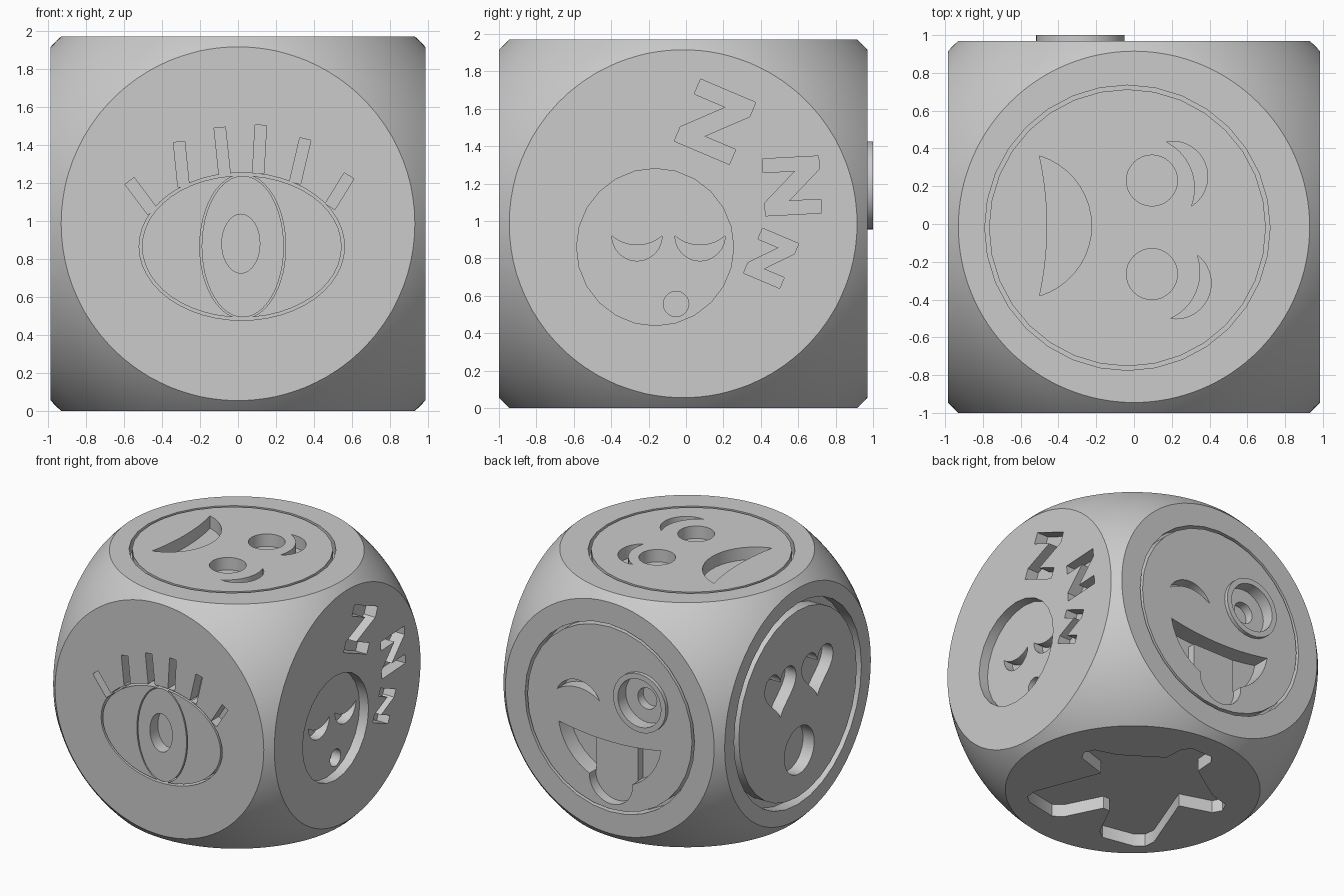
import bpy, bmesh, math
from mathutils import Vector as V

if "Cube" in bpy.data.objects:
    bpy.data.objects.remove(bpy.data.objects["Cube"])

HALF, MID = 0.985, V((0, -0.015, 0.985))
X, Y, Z = V((1, 0, 0)), V((0, 1, 0)), V((0, 0, 1))
# Each side of the die: origin, across, up, outward
FRONT = (V((0, MID.y - HALF, 0)), X, Z, -Y)
RIGHT = (V((HALF, 0, 0)), Y, Z, X)
TOP = (V((0, 0, 2 * HALF)), X, Y, Z)
BACK = (MID + Y * HALF, -X, Z, Y)
LEFT = (MID - X * HALF, -Y, Z, -X)
BOTTOM = (V((0, 0, 0)), X, Y, -Z)
DEEP, OUT = 0.1, 0.05


def new_object(name, bm):
    bmesh.ops.recalc_face_normals(bm, faces=bm.faces)
    mesh = bpy.data.meshes.new(name)
    bm.to_mesh(mesh)
    bm.free()
    obj = bpy.data.objects.new(name, mesh)
    bpy.context.collection.objects.link(obj)
    return obj


def prism(side, outline, depth=DEEP, out=OUT, hole=None):
    """Extruded outline on a side of the die, optionally with a matching hole."""
    o, u, v, n = side
    bm = bmesh.new()
    rings = [[[bm.verts.new(o + u * a + v * b + n * h) for a, b in loop]
              for h in (-depth, out)] for loop in (outline, hole) if loop]
    count = len(outline)
    strips = [(low, high) for low, high in rings]
    if hole:
        strips += list(zip(rings[0], rings[1]))
    else:
        bm.faces.new(rings[0][0])
        bm.faces.new(rings[0][1])
    for p, q in strips:
        for i in range(count):
            j = (i + 1) % count
            bm.faces.new((p[i], p[j], q[j], q[i]))
    return new_object("cutter", bm)


def combine(target, tool, operation="DIFFERENCE"):
    mod = target.modifiers.new("cut", "BOOLEAN")
    mod.operation, mod.solver, mod.object = operation, "EXACT", tool
    bpy.context.view_layer.objects.active = target
    bpy.ops.object.modifier_apply(modifier=mod.name)
    bpy.data.objects.remove(tool)


def ellipse(cx, cy, a, b=None, n=32):
    b = b or a
    return [(cx + a * math.cos(math.tau * i / n), cy + b * math.sin(math.tau * i / n))
            for i in range(n)]


def arc(a, b, rise, n=18):
    """Circular arc from a to b, bulging to the left by rise."""
    a, b = V(a), V(b)
    half = (b - a).length / 2
    along = (b - a).normalized()
    side = V((-along.y, along.x))
    r = (half * half + rise * rise) / (2 * rise)
    top = 2 * math.atan(rise / half)
    pts = []
    for i in range(n + 1):
        t = top * (2 * i / n - 1)
        pts.append(tuple((a + b) / 2 + along * r * math.sin(t)
                         + side * (r * math.cos(t) - r + rise)))
    return pts


def crescent(a, b, outer, inner):
    return arc(a, b, outer) + arc(a, b, inner)[-2:0:-1]


def bar(a, b, width):
    a, b = V(a), V(b)
    d = (b - a).normalized() * width / 2
    s = V((-d.y, d.x))
    return [tuple(p) for p in (a + s, a - s, b - s, b + s)]


def zigzag(cx, cy, w, h, degrees):
    half = [(-.5, .5), (.5, .5), (.5, .27), (-.07, -.26), (.5, -.26)]
    c, s = math.cos(math.radians(degrees)), math.sin(math.radians(degrees))
    return [(cx + c * p * w - s * q * h, cy + s * p * w + c * q * h)
            for p, q in half + [(-p, -q) for p, q in half]]


def heart(cx, cy, size):
    pts = []
    for i in range(36):
        t = math.tau * i / 36
        y = 13 * math.cos(t) - 5 * math.cos(2 * t) - 2 * math.cos(3 * t) - math.cos(4 * t)
        pts.append((cx + size * math.sin(t) ** 3 / 2, cy + size * y / 30))
    return pts


# Die body: a cube rounded by a sphere
bm = bmesh.new()
bmesh.ops.create_cube(bm, size=2 * HALF)
bmesh.ops.translate(bm, verts=bm.verts, vec=MID)
die = new_object("die_body", bm)
bm = bmesh.new()
bmesh.ops.create_uvsphere(bm, u_segments=128, v_segments=64, radius=1.355)
bmesh.ops.translate(bm, verts=bm.verts, vec=MID)
combine(die, new_object("rounding", bm), "INTERSECT")


def carve(side, outline, depth=DEEP, hole=None):
    combine(die, prism(side, outline, depth, hole=hole))


# Front: open eye with lashes
carve(FRONT, ellipse(.02, .865, .54, .388, 48), hole=ellipse(.02, .865, .525, .373, 48))
carve(FRONT, ellipse(.025, .865, .226, .38, 48), hole=ellipse(.025, .865, .216, .372, 48))
carve(FRONT, ellipse(.015, .88, .1, .155))
for root, tip in [((-.45, 1.05), (-.57, 1.21)), ((-.286, 1.18), (-.31, 1.415)),
                  ((-.07, 1.24), (-.096, 1.49)), ((.106, 1.25), (.12, 1.503)),
                  ((.3, 1.2), (.354, 1.43)), ((.484, 1.075), (.584, 1.237))]:
    carve(FRONT, bar(root, tip, .06))

# Right: sleeping face with three snore marks
carve(RIGHT, ellipse(-.165, .86, .42, n=24), .08)
for y in (-.262, .075):
    carve(RIGHT, crescent((y + .134, .92), (y - .134, .92), .134, .05), .16)
carve(RIGHT, ellipse(-.053, .556, .068, n=20), .16)
for mark in [(.155, 1.53, .32, .36, -23), (.567, 1.187, .3, .305, 3),
             (.455, .8, .21, .26, -23)]:
    carve(RIGHT, zigzag(*mark))

# Top: smiling face with raised brows
carve(TOP, ellipse(-.035, -.02, .755), hole=ellipse(-.035, -.02, .733))
carve(TOP, crescent((-.5, .36), (-.5, -.38), .275, .04))
for y in (.23, -.265):
    carve(TOP, ellipse(.095, y, .135))
carve(TOP, crescent((.17, .435), (.305, .095), .15, .07))
carve(TOP, crescent((.335, -.165), (.195, -.5), .14, .07))

# Back: winking face with its tongue out and one bulging eye
carve(BACK, ellipse(0, 0, .755), hole=ellipse(0, 0, .733))
carve(BACK, crescent((-.47, .11), (-.09, .11), .12, .06))


def tongue(grow):
    w = .19 + grow
    return [(.01 + w, -.22 + grow)] + [(.01 - x, y) for x, y in
            arc((-w, -.53), (w, -.53), -.16 - grow)] + [(.01 - w, -.22 + grow)]


mouth = prism(BACK, crescent((.455, -.146), (-.455, -.146), .385, .045), .14)
combine(mouth, prism(BACK, tongue(-.004), .3, .2))
combine(die, mouth)
carve(BACK, tongue(0), .08)
combine(die, prism(BACK, ellipse(.285, .205, .235), .05, .03), "UNION")
carve(BACK, ellipse(.285, .205, .192), .07)
carve(BACK, ellipse(.285, .205, .085, n=24), .14)

# Left: face with heart eyes and an open mouth
carve(LEFT, ellipse(0, 0, .81), hole=ellipse(0, 0, .75))
for u in (-.22, .25):
    carve(LEFT, heart(u, .19, .4))
carve(LEFT, ellipse(.02, -.38, .19))

# Bottom: game-piece figure
half = [(.09, .72), (.14, .66), (.15, .5), (.45, .3), (.62, .25), (.66, .17), (.62, .1),
        (.37, .02), (.57, -.5), (.56, -.59), (.5, -.64), (.24, -.69), (.17, -.64), (.03, -.36)]
carve(BOTTOM, [(x - .04, y) for x, y in half] + [(-x - .04, y) for x, y in half[::-1]])

# One plain grey
grey = bpy.data.materials.new("plain_grey")
grey.use_nodes = True
colour = (.6, .6, .6, 1)
grey.diffuse_color = colour
grey.node_tree.nodes["Principled BSDF"].inputs["Base Color"].default_value = colour
die.data.materials.clear()
die.data.materials.append(grey)
for face in die.data.polygons:
    face.material_index = 0

bpy.ops.object.select_all(action="DESELECT")
die.select_set(True)
bpy.context.view_layer.objects.active = die
bpy.ops.object.shade_smooth_by_angle(angle=math.radians(30))
